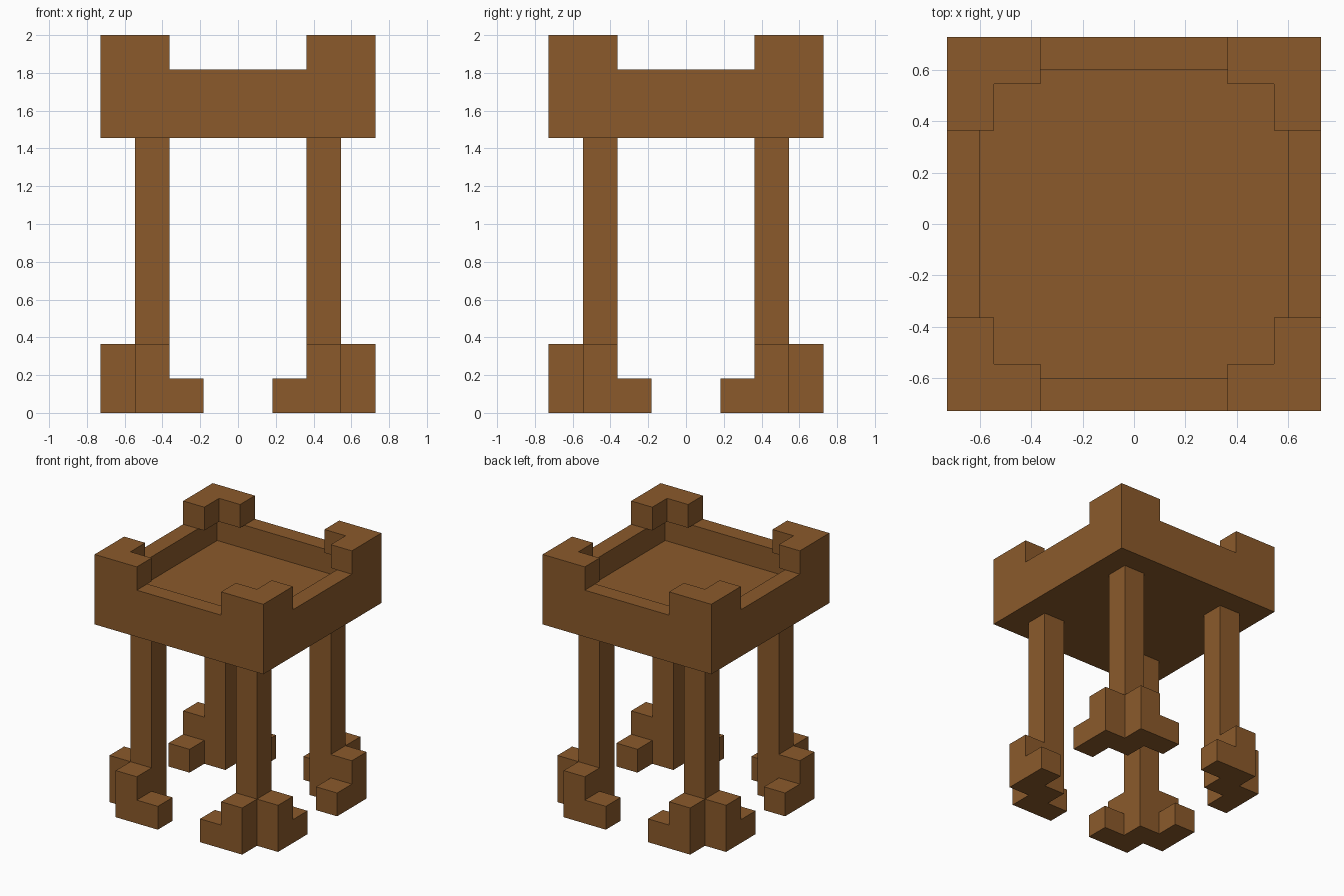
import bpy
import bmesh
from mathutils import Vector

cube = bpy.data.objects.get("Cube")
if cube:
    bpy.data.objects.remove(cube, do_unlink=True)

U = 2 / 11  # the design sits on a grid eleven units tall

wood = bpy.data.materials.new("brown wood")
wood.use_nodes = True
COLOUR = (0.258, 0.102, 0.024, 1)
wood.diffuse_color = COLOUR
bsdf = next(n for n in wood.node_tree.nodes if n.type == 'BSDF_PRINCIPLED')
bsdf.inputs["Base Color"].default_value = COLOUR
bsdf.inputs["Roughness"].default_value = 0.9


def finish(name, bm):
    bmesh.ops.recalc_face_normals(bm, faces=bm.faces)
    mesh = bpy.data.meshes.new(name)
    bm.to_mesh(mesh)
    bm.free()
    mesh.materials.append(wood)
    obj = bpy.data.objects.new(name, mesh)
    bpy.context.collection.objects.link(obj)
    return obj


def prism(name, outline, push):
    """Extrude a flat outline, given in grid units, along a vector."""
    bm = bmesh.new()
    face = bm.faces.new([bm.verts.new(Vector(p) * U) for p in outline])
    out = bmesh.ops.extrude_face_region(bm, geom=[face], use_keep_orig=True)
    moved = [v for v in out["geom"] if isinstance(v, bmesh.types.BMVert)]
    bmesh.ops.translate(bm, verts=moved, vec=Vector(push) * U)
    return finish(name, bm)


# Tray: square block with a sunken floor and a one-unit rim
bm = bmesh.new()
bmesh.ops.create_cube(bm, size=1)
for v in bm.verts:
    v.co = Vector((v.co.x * 8, v.co.y * 8, v.co.z * 2 + 9)) * U
floor = max(bm.faces, key=lambda f: f.calc_center_median().z)
bmesh.ops.inset_region(bm, faces=[floor], thickness=U)
out = bmesh.ops.extrude_face_region(bm, geom=[floor])
bmesh.ops.translate(bm, vec=(0, 0, -U),
                    verts=[g for g in out["geom"] if isinstance(g, bmesh.types.BMVert)])
if floor.is_valid:
    bmesh.ops.delete(bm, geom=[floor], context='FACES_ONLY')
finish("tray", bm)

# Outlines for one corner, mirrored into the other three
MERLON = [(2, 4), (4, 4), (4, 2), (3, 2), (3, 3), (2, 3)]
LEG = [(2, 2), (3, 2), (3, 3), (2, 3)]
TOE = [(1, 0), (3, 0), (3, 2), (2, 2), (2, 1), (1, 1)]  # along, height

for side, sx in (("left", 1), ("right", -1)):
    for end, sy in (("front", -1), ("back", 1)):
        tag = f"{end}_{side}"
        prism(f"{tag}_corner_battlement", [(x * sx, y * sy, 10) for x, y in MERLON], (0, 0, 1))
        prism(f"{tag}_leg", [(x * sx, y * sy, 0) for x, y in LEG], (0, 0, 8))
        # Stepped feet on the two outer faces of the leg
        prism(f"{tag}_foot_across", [(a * sx, 3 * sy, z) for a, z in TOE], (0, sy, 0))
        prism(f"{tag}_foot_along", [(3 * sx, a * sy, z) for a, z in TOE], (sx, 0, 0))
